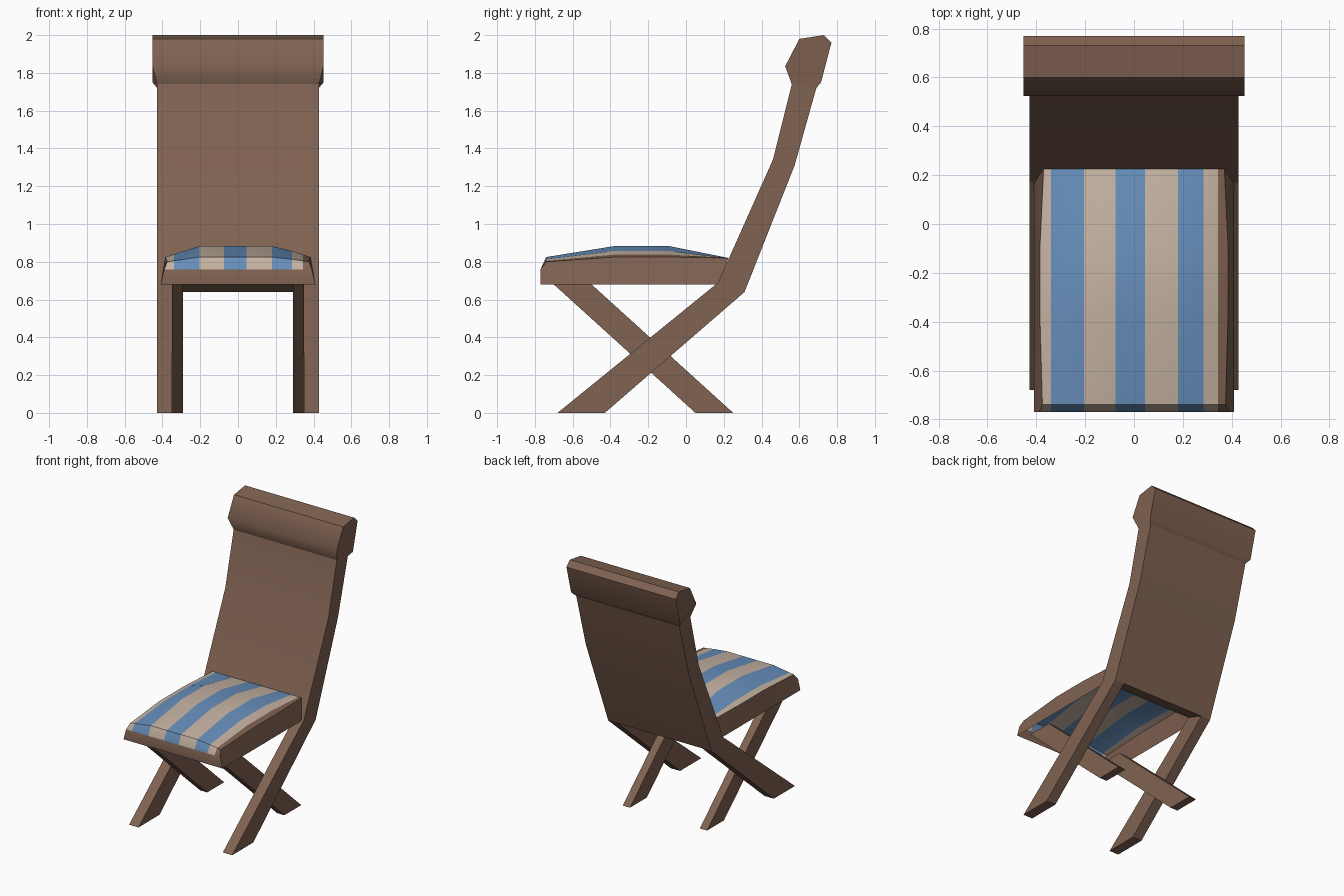
import bpy, bmesh, math

if "Cube" in bpy.data.objects:
    bpy.data.objects.remove(bpy.data.objects["Cube"])


def material(name, rgb):
    m = bpy.data.materials.new(name)
    m.diffuse_color = (*rgb, 1)
    m.use_nodes = True
    m.node_tree.nodes["Principled BSDF"].inputs["Base Color"].default_value = m.diffuse_color
    return m


BROWN = material("brown wood", (0.215, 0.122, 0.083))
CREAM = material("cream fabric", (0.56, 0.45, 0.365))
BLUE = material("blue fabric", (0.135, 0.275, 0.50))


def finish(bm, name, mats, smooth=None):
    me = bpy.data.meshes.new(name)
    bm.to_mesh(me)
    bm.free()
    for m in mats:
        me.materials.append(m)
    ob = bpy.data.objects.new(name, me)
    bpy.context.collection.objects.link(ob)
    if smooth:
        bpy.context.view_layer.objects.active = ob
        ob.select_set(True)
        bpy.ops.object.shade_smooth_by_angle(angle=math.radians(smooth))
        ob.select_set(False)
    return ob


def extrude_x(name, profile, x0, x1, smooth=None):
    """Side profile of (y, z) or (y, z, inset) points, spanned from x0 to x1."""
    bm = bmesh.new()
    ends = []
    for x, s in ((x0, 1), (x1, -1)):
        ends.append([bm.verts.new((x + s * (p[2] if len(p) > 2 else 0), p[0], p[1]))
                     for p in profile])
    a, b = ends
    n = len(profile)
    bm.faces.new(a)
    bm.faces.new(b[::-1])
    for i in range(n):
        j = (i + 1) % n
        bm.faces.new((a[j], a[i], b[i], b[j]))
    bmesh.ops.recalc_face_normals(bm, faces=bm.faces)
    return finish(bm, name, [BROWN], smooth)


# Curved back panel
extrude_x("back_panel", [(0.17, 0.69), (0.31, 0.64), (0.575, 1.31), (0.69, 1.72),
                         (0.56, 1.74), (0.46, 1.34)], -0.428, 0.428, 35)

# Rolled headrest, pinched in where it meets the panel
extrude_x("headrest", [(0.56, 1.74, 0.025), (0.69, 1.72, 0.025), (0.715, 1.75), (0.77, 1.96),
                       (0.73, 2.0), (0.60, 1.98), (0.525, 1.835)], -0.453, 0.453, 50)

# Crossed legs: the outer pair continues the back, the inner pair holds the seat front
for side, s in (("left", -1), ("right", 1)):
    extrude_x("outer_leg_" + side, [(0.17, 0.69), (-0.68, 0), (-0.43, 0), (0.31, 0.64)],
              *sorted((s * 0.35, s * 0.428)))
    extrude_x("inner_leg_" + side, [(-0.70, 0.68), (0.05, 0), (0.25, 0), (-0.50, 0.68)],
              *sorted((s * 0.29, s * 0.35)))

# Cushioned seat: shell open underneath, cut along the stripe edges
cuts = [-0.34, -0.205, -0.075, 0.045, 0.18, 0.285, 0.345]
stripes = [BROWN, CREAM, BLUE, CREAM, BLUE, CREAM, BLUE, CREAM, BROWN, BROWN]
mats = [BROWN, CREAM, BLUE]
# y, half width, edge height, crown height, skirt y
rows = [(-0.77, 0.39, 0.68, 0.68, -0.77), (-0.77, 0.39, 0.76, 0.76, -0.77),
        (-0.74, 0.375, 0.80, 0.825, -0.75), (-0.38, 0.385, 0.825, 0.883, -0.38),
        (-0.09, 0.385, 0.825, 0.883, -0.09), (0.225, 0.37, 0.82, 0.82, 0.17)]
bm = bmesh.new()
grid = []
for y, hw, ze, zc, ys in rows:
    row = [bm.verts.new((-0.41, ys, 0.68))]
    for x in [-hw] + cuts + [hw]:
        t = max(0, abs(x) - 0.205) / (hw - 0.205)
        row.append(bm.verts.new((x, y, zc + (ze - zc) * t)))
    row.append(bm.verts.new((0.41, ys, 0.68)))
    grid.append(row)
for i in range(len(grid) - 1):
    for j in range(len(grid[0]) - 1):
        f = bm.faces.new((grid[i][j], grid[i][j + 1], grid[i + 1][j + 1], grid[i + 1][j]))
        f.material_index = 0 if i == 0 else mats.index(stripes[j])
bmesh.ops.remove_doubles(bm, verts=bm.verts, dist=0.0005)
finish(bm, "seat", mats, 40)
